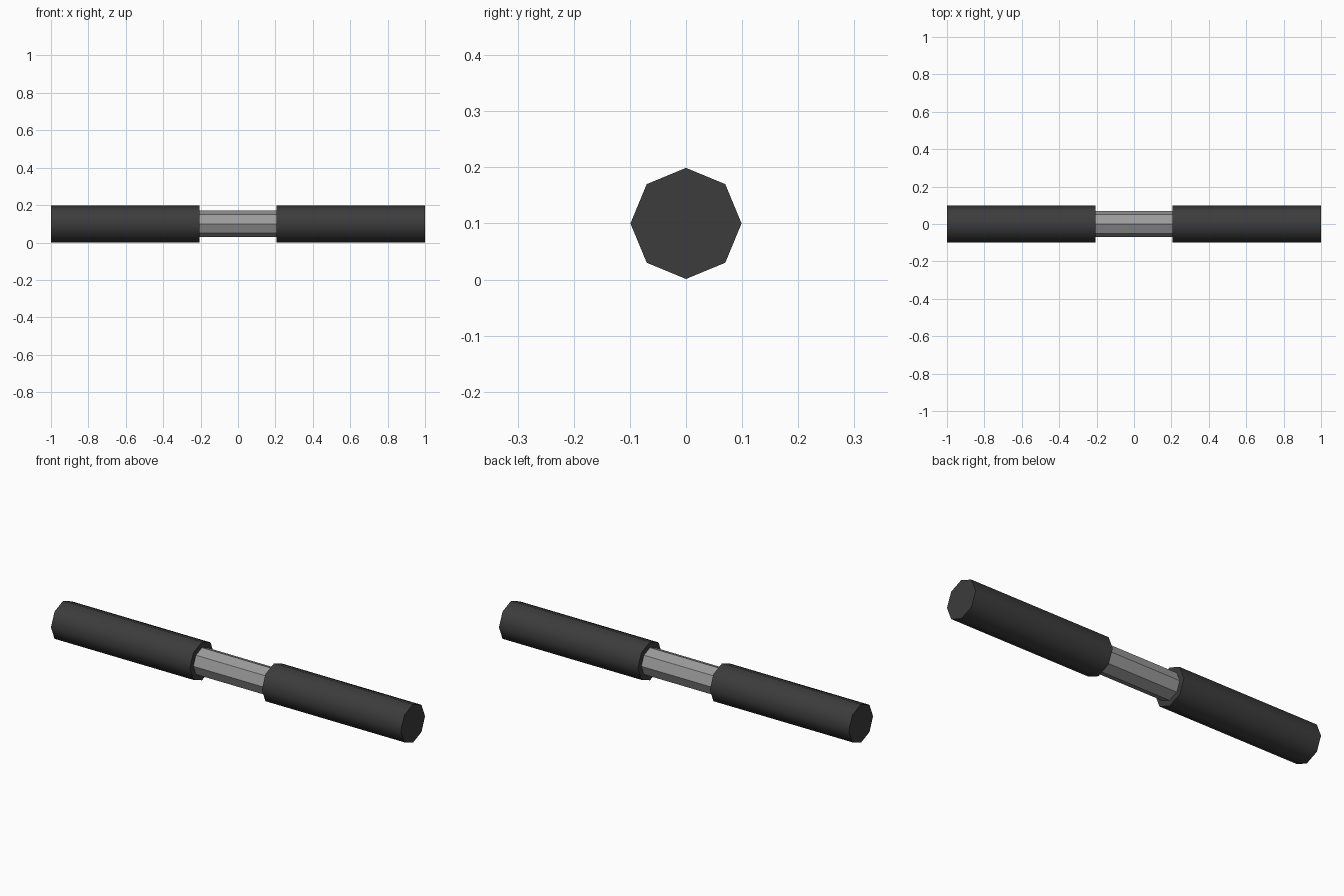
import bpy
import math

if "Cube" in bpy.data.objects:
    bpy.data.objects.remove(bpy.data.objects["Cube"])


def material(name, value):
    m = bpy.data.materials.new(name)
    m.diffuse_color = (value, value, value, 1)
    m.use_nodes = True
    m.node_tree.nodes["Principled BSDF"].inputs["Base Color"].default_value = m.diffuse_color
    return m


def octagonal_rod(name, x0, x1, radius, mat, smooth):
    # eight-sided rod along x, a corner pointing straight up
    bpy.ops.mesh.primitive_cylinder_add(
        vertices=8, radius=radius, depth=x1 - x0,
        location=((x0 + x1) / 2, 0, 0.1), rotation=(0, math.pi / 2, 0))
    ob = bpy.context.object
    ob.name = name
    ob.data.materials.append(mat)
    if smooth:
        bpy.ops.object.shade_smooth_by_angle(angle=math.radians(50))
    return ob


rubber = material("dark rubber", 0.045)
steel = material("grey steel", 0.33)

# Central bar, running a little way into both grips
octagonal_rod("centre_bar", -0.25, 0.25, 0.07, steel, False)

# Thick grips at both ends
octagonal_rod("left_grip", -1.0, -0.206, 0.099, rubber, True)
octagonal_rod("right_grip", 0.206, 1.0, 0.099, rubber, True)
